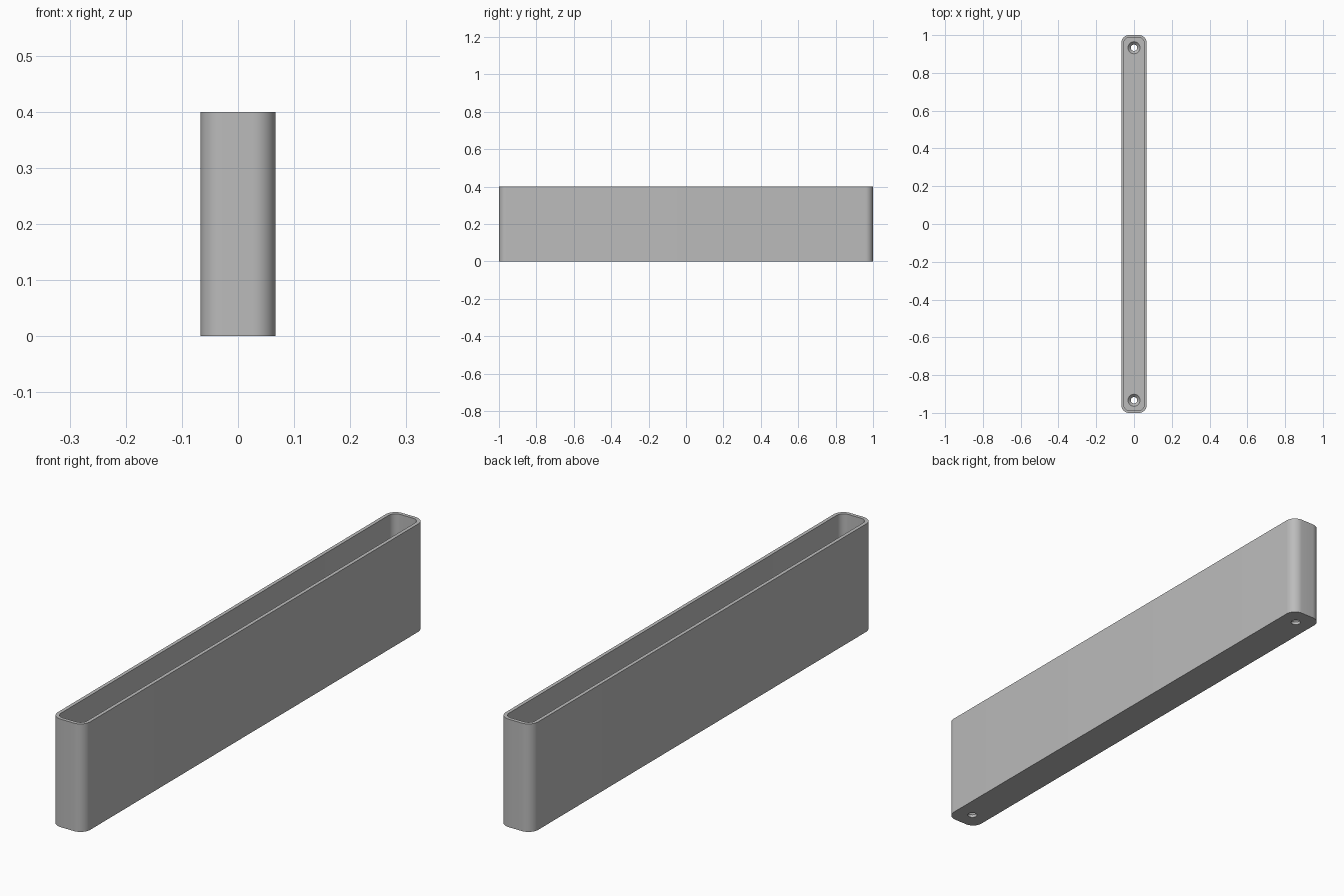
import bpy, bmesh, math

cube = bpy.data.objects.get("Cube")
if cube:
    bpy.data.objects.remove(cube, do_unlink=True)

HALF_W, HALF_L, HEIGHT = 0.0667, 1.0, 0.4
RADIUS, WALL, FLOOR = 0.04, 0.0133, 0.0267
HOLE_Y, HOLE_R, SINK_R = 0.933, 0.017, 0.032

grey = bpy.data.materials.new("plain grey")
grey.use_nodes = True
grey.diffuse_color = (0.5, 0.5, 0.5, 1)
grey.node_tree.nodes["Principled BSDF"].inputs["Base Color"].default_value = (0.5, 0.5, 0.5, 1)


def rounded_loop(bm, inset, z, steps=10):
    """Ring of vertices around a rounded rectangle."""
    r = RADIUS - inset
    ring = []
    for corner, (sx, sy) in enumerate([(1, 1), (-1, 1), (-1, -1), (1, -1)]):
        for i in range(steps + 1):
            a = math.radians(90) * (corner + i / steps)
            ring.append(bm.verts.new((sx * (HALF_W - RADIUS) + r * math.cos(a),
                                      sy * (HALF_L - RADIUS) + r * math.sin(a), z)))
    return ring


def circle_loop(bm, radius, y, z, steps=32):
    return [bm.verts.new((radius * math.cos(math.tau * i / steps),
                          y + radius * math.sin(math.tau * i / steps), z))
            for i in range(steps)]


def loft(bm, rings):
    """Skin a stack of rings and cap both ends."""
    for a, b in zip(rings, rings[1:]):
        for i in range(len(a)):
            j = (i + 1) % len(a)
            bm.faces.new((a[i], a[j], b[j], b[i]))
    bm.faces.new(rings[0])
    bm.faces.new(rings[-1])
    bmesh.ops.recalc_face_normals(bm, faces=bm.faces)


def make_object(name, bm):
    mesh = bpy.data.meshes.new(name)
    bm.to_mesh(mesh)
    bm.free()
    mesh.materials.append(grey)
    obj = bpy.data.objects.new(name, mesh)
    bpy.context.collection.objects.link(obj)
    return obj


# Open tray: outer wall, rim, inner wall, floor
bm = bmesh.new()
loft(bm, [rounded_loop(bm, 0, 0), rounded_loop(bm, 0, HEIGHT),
          rounded_loop(bm, WALL, HEIGHT), rounded_loop(bm, WALL, FLOOR)])
tray = make_object("narrow_tray", bm)

# Countersunk screw holes through the floor at both ends
for name, side in (("front", -1), ("back", 1)):
    bm = bmesh.new()
    y = side * HOLE_Y
    loft(bm, [circle_loop(bm, HOLE_R, y, -0.02), circle_loop(bm, HOLE_R, y, 0.011),
              circle_loop(bm, SINK_R, y, FLOOR), circle_loop(bm, SINK_R, y, FLOOR + 0.02)])
    cutter = make_object(name + "_screw_hole_cutter", bm)
    cutter.hide_render = True
    cutter.hide_viewport = True
    cut = tray.modifiers.new(name + " screw hole", "BOOLEAN")
    cut.operation = "DIFFERENCE"
    cut.solver = "EXACT"
    cut.object = cutter

# Apply the cuts, then smooth the rounded corners
bpy.context.view_layer.objects.active = tray
tray.select_set(True)
for modifier in list(tray.modifiers):
    bpy.ops.object.modifier_apply(modifier=modifier.name)
bpy.ops.object.shade_smooth_by_angle(angle=math.radians(30))
